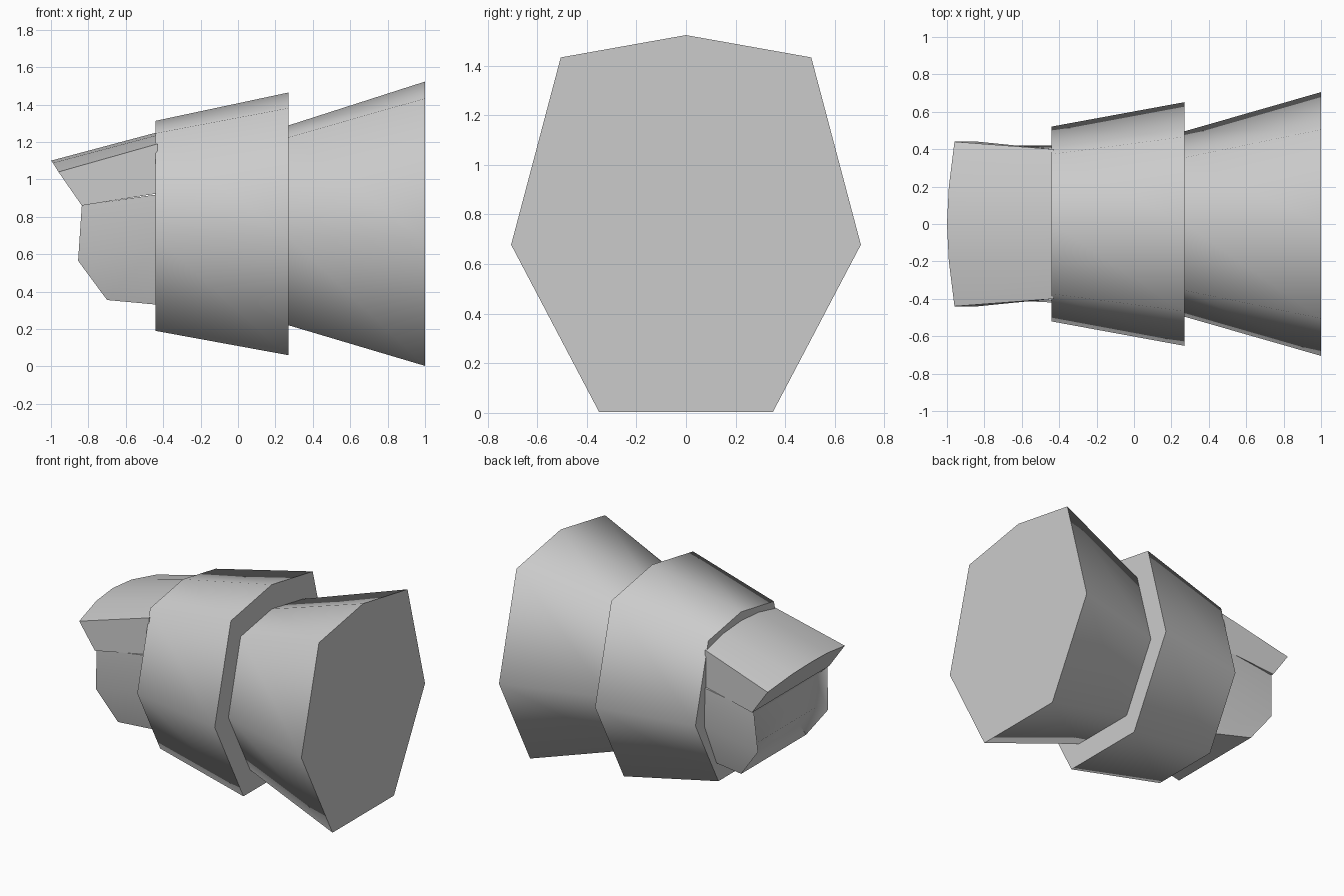
import bpy
import bmesh
import math

cube = bpy.data.objects.get("Cube")
if cube:
    bpy.data.objects.remove(cube, do_unlink=True)

# One plain grey for every part
grey = bpy.data.materials.new("plain grey")
grey.use_nodes = True
grey.diffuse_color = (0.6, 0.6, 0.6, 1)
grey.node_tree.nodes["Principled BSDF"].inputs["Base Color"].default_value = (0.6, 0.6, 0.6, 1)


def mirrored(half):
    """Close a half section (y >= 0, bottom to top) across y = 0."""
    other = [(x, -y, z) for x, y, z in reversed(half) if y > 0]
    return half + other


def loft(name, start, end, angle, recess=None):
    """Skin two matching closed sections and cap both ends."""
    bm = bmesh.new()
    a, b = ([bm.verts.new(p) for p in ring] for ring in (start, end))
    n = len(a)
    for i in range(n):
        j = (i + 1) % n
        bm.faces.new((a[i], a[j], b[j], b[i]))
    if recess:
        # The bent front is made of quads, then sunk as one region
        front = [bm.faces.new((b[i], b[i + 1], b[n - 2 - i], b[n - 1 - i]))
                 for i in range(n // 2 - 1)]
    else:
        bm.faces.new(b)
    bm.faces.new(list(reversed(a)))
    bmesh.ops.recalc_face_normals(bm, faces=bm.faces)
    if recess:
        bmesh.ops.inset_region(bm, faces=front, thickness=recess, depth=-recess,
                               use_even_offset=True, use_boundary=True)
    mesh = bpy.data.meshes.new(name)
    bm.to_mesh(mesh)
    bm.free()
    mesh.materials.append(grey)
    obj = bpy.data.objects.new(name, mesh)
    bpy.context.collection.objects.link(obj)
    bpy.ops.object.select_all(action="DESELECT")
    bpy.context.view_layer.objects.active = obj
    obj.select_set(True)
    bpy.ops.object.shade_smooth_by_angle(angle=math.radians(angle))
    return obj


# Seven-sided section shared by the two flared sleeves
HALF = [(0.35, 0), (0.705, 0.675), (0.505, 1.43), (0, 1.52)]


def section(x, scale, bottom):
    return mirrored([(x, y * scale, bottom + z * scale) for y, z in HALF])


# Flared sleeves
loft("rear_sleeve", section(0.27, 0.703, 0.22), section(1, 1, 0.003), 70)
loft("middle_sleeve", section(-0.44, 0.739, 0.19), section(0.27, 0.924, 0.06), 70)

# Head with a shallow sunken front
loft("head",
     mirrored([(-0.43, 0.28, 0.33), (-0.43, 0.42, 0.65), (-0.43, 0.41, 0.92)]),
     mirrored([(-0.70, 0.37, 0.355), (-0.855, 0.40, 0.565), (-0.835, 0.42, 0.862)]),
     50, recess=0.06)

# Arched visor over the head
loft("visor",
     mirrored([(-0.43, 0.40, 0.925), (-0.43, 0.40, 1.19),
               (-0.43, 0.20, 1.237), (-0.43, 0, 1.252)]),
     mirrored([(-0.835, 0.44, 0.86), (-0.96, 0.44, 1.04),
               (-0.99, 0.20, 1.088), (-1, 0, 1.10)]),
     40)
